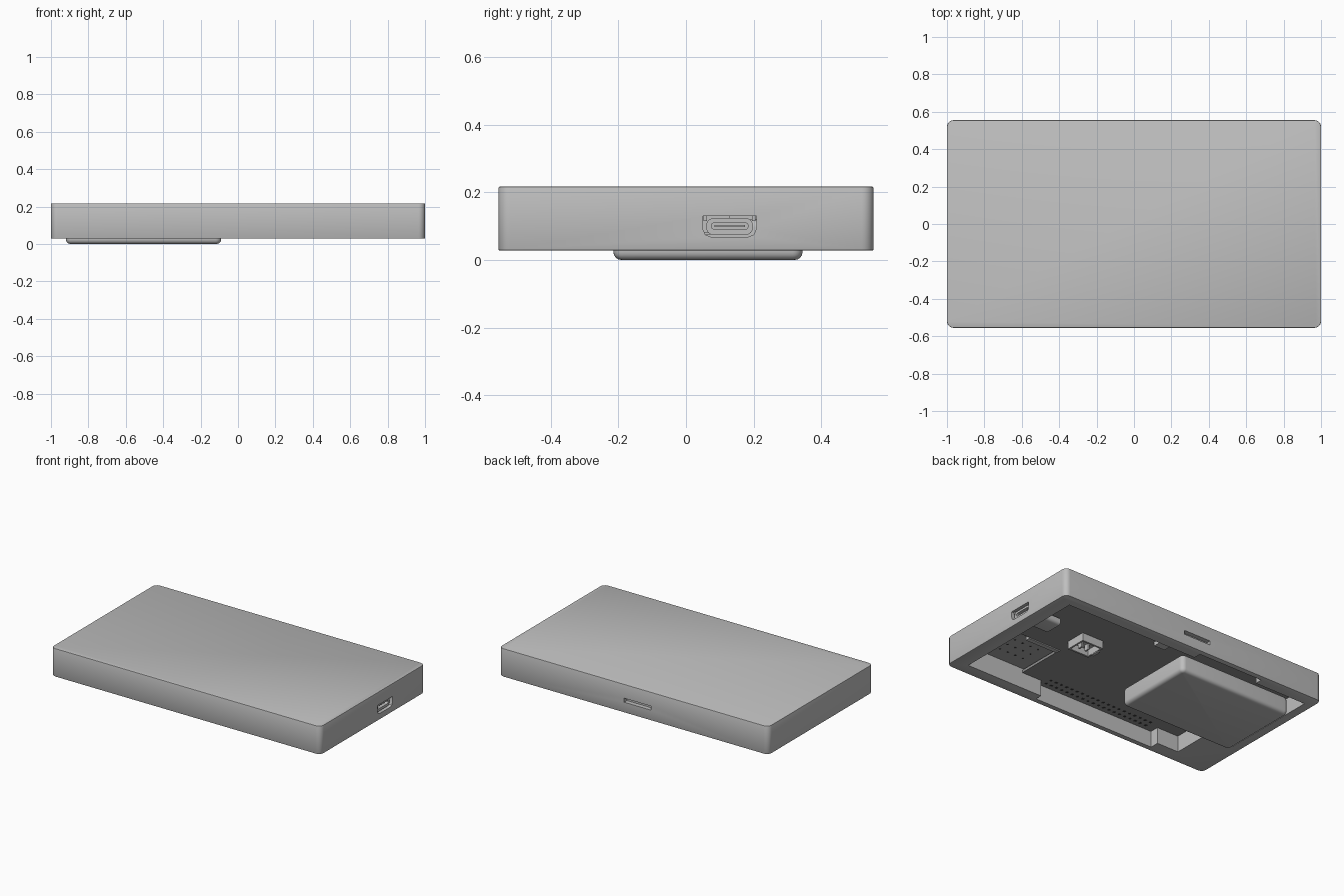
import bpy, bmesh, math
from mathutils import Vector

if "Cube" in bpy.data.objects:
    bpy.data.objects.remove(bpy.data.objects["Cube"])


def material(name, v):
    m = bpy.data.materials.new(name)
    m.use_nodes = True
    m.diffuse_color = (v, v, v, 1)
    m.node_tree.nodes["Principled BSDF"].inputs["Base Color"].default_value = (v, v, v, 1)
    return m


SHELL = material("shell grey", 0.52)
BOARD = material("board dark grey", 0.28)
PANEL = material("panel mid grey", 0.40)
HOLE = material("hole black", 0.05)


def rounded(x0, x1, y0, y1, r, steps=6):
    """Outline of a rectangle with round corners."""
    pts = []
    for k, (cx, cy) in enumerate([(x1 - r, y1 - r), (x0 + r, y1 - r),
                                  (x0 + r, y0 + r), (x1 - r, y0 + r)]):
        for i in range(steps + 1):
            a = math.pi / 2 * (k + i / steps)
            pts.append((cx + r * math.cos(a), cy + r * math.sin(a)))
    return pts


def prism(name, pts, lo, hi, mat, axis="z"):
    """Extrude an outline along z, or a y-z outline along x."""
    def place(p, h):
        return (p[0], p[1], h) if axis == "z" else (h, p[0], p[1])
    n = len(pts)
    verts = [place(p, lo) for p in pts] + [place(p, hi) for p in pts]
    faces = [list(range(n))[::-1], list(range(n, 2 * n))]
    faces += [[i, (i + 1) % n, n + (i + 1) % n, n + i] for i in range(n)]
    mesh = bpy.data.meshes.new(name)
    mesh.from_pydata(verts, [], faces)
    bm = bmesh.new()
    bm.from_mesh(mesh)
    bmesh.ops.recalc_face_normals(bm, faces=bm.faces)
    bm.to_mesh(mesh)
    bm.free()
    mesh.materials.append(mat)
    ob = bpy.data.objects.new(name, mesh)
    bpy.context.collection.objects.link(ob)
    return ob


def box(name, x0, x1, y0, y1, z0, z1, mat=SHELL):
    return prism(name, [(x0, y0), (x1, y0), (x1, y1), (x0, y1)], z0, z1, mat)


def activate(ob):
    bpy.ops.object.select_all(action="DESELECT")
    ob.select_set(True)
    bpy.context.view_layer.objects.active = ob


def cut(ob, *cutters):
    for c in cutters:
        mod = ob.modifiers.new("cut", "BOOLEAN")
        mod.operation, mod.solver, mod.object = "DIFFERENCE", "EXACT", c
        activate(ob)
        bpy.ops.object.modifier_apply(modifier=mod.name)
        bpy.data.objects.remove(c)


def bevel(ob, width, segments):
    mod = ob.modifiers.new("round", "BEVEL")
    mod.width, mod.segments, mod.limit_method = width, segments, "ANGLE"
    mod.angle_limit = math.radians(40)
    activate(ob)
    bpy.ops.object.modifier_apply(modifier=mod.name)


def smooth(ob):
    activate(ob)
    bpy.ops.object.shade_smooth_by_angle(angle=math.radians(35))


# Case: rounded slab, hollowed from below, with port openings
case = prism("case", rounded(-1, 1, -0.555, 0.555, 0.035), 0.028, 0.217, SHELL)
bevel(case, 0.004, 2)
opening = [(0.9, -0.474), (0.9, 0.47), (-0.08, 0.47), (-0.08, 0.52), (-0.56, 0.52),
           (-0.56, 0.47), (-0.94, 0.47), (-0.94, -0.2), (-0.73, -0.2), (-0.73, -0.46),
           (-0.57, -0.46), (-0.57, -0.52), (0.33, -0.52), (0.33, -0.474)]
port = [(0.05, 0.13), (0.05, 0.092), (0.057, 0.075), (0.075, 0.068),
        (0.183, 0.068), (0.201, 0.075), (0.208, 0.092), (0.208, 0.13)]
cut(case,
    prism("cavity_cutter", opening, -0.1, 0.168, SHELL),
    prism("port_cutter", port, 0.85, 1.1, SHELL, "x"),
    box("card_slot_cutter", -0.13, 0.07, 0.525, 0.6, 0.097, 0.124))
smooth(case)

# Panel behind the board, and the main board with its corner notch
box("display_back", -0.9, 0.895, -0.47, 0.465, 0.16, 0.17, PANEL)
prism("main_board", [(0.895, -0.12), (0.895, 0.465), (-0.085, 0.465), (-0.085, 0.515),
                     (-0.555, 0.515), (-0.555, 0.465), (-0.935, 0.465), (-0.935, -0.195),
                     (-0.725, -0.195), (-0.725, -0.455), (-0.565, -0.455), (-0.565, -0.515),
                     (0.325, -0.515), (0.325, -0.47), (0.48, -0.47), (0.48, -0.12)],
      0.132, 0.15, BOARD)

# Battery pack with soft edges
battery = prism("battery", rounded(-0.92, -0.09, -0.215, 0.345, 0.03), 0, 0.12, SHELL)
bevel(battery, 0.024, 4)
smooth(battery)

# Charging port: metal shell, hollow, with a tongue inside
shell = prism("charging_port", rounded(0.06, 0.198, 0.074, 0.124, 0.022), 0.74, 0.985, SHELL, "x")
cut(shell, prism("mouth_cutter", rounded(0.075, 0.184, 0.091, 0.11, 0.009), 0.8, 1.1, SHELL, "x"))
smooth(shell)
box("charging_port_tongue", 0.8, 0.97, 0.085, 0.174, 0.097, 0.104)
for y in (0.052, 0.196):
    box("charging_port_ear", 0.9, 0.985, y, y + 0.01, 0.116, 0.13)

# Cable socket: open box with two contacts
socket = box("cable_socket", 0.35, 0.51, -0.01, 0.13, 0.08, 0.134)
cut(socket, box("socket_cutter", 0.362, 0.498, 0.002, 0.118, 0.0, 0.125))
for x in (0.40, 0.45):
    box("socket_contact", x, x + 0.012, 0.03, 0.06, 0.085, 0.13)
box("socket_latch", 0.34, 0.36, 0.03, 0.09, 0.075, 0.132)

# Ribbon connector at the notch
box("ribbon_connector", 0.48, 0.72, -0.15, -0.12, 0.125, 0.16)

# Row of parts along the rear edge
box("card_reader", -0.54, -0.1, 0.43, 0.512, 0.105, 0.134, PANEL)
for i in range(6):
    x = -0.52 + i * 0.07
    box("reader_tab", x, x + 0.035, 0.44, 0.505, 0.09, 0.11)
box("small_socket", 0.03, 0.11, 0.32, 0.37, 0.105, 0.134)
box("small_switch", 0.04, 0.07, 0.38, 0.42, 0.115, 0.134)

# Two rows of header holes and a scatter of panel vias
for row in (-0.44, -0.485):
    for i in range(20):
        x = 0.28 - i * 0.041
        box("header_hole", x, x + 0.014, row, row + 0.014, 0.130, 0.134, HOLE)
for i in range(5):
    for j in range(3):
        x, y = 0.55 + i * 0.06, -0.38 + j * 0.07
        box("panel_via", x, x + 0.01, y, y + 0.01, 0.158, 0.162, HOLE)
